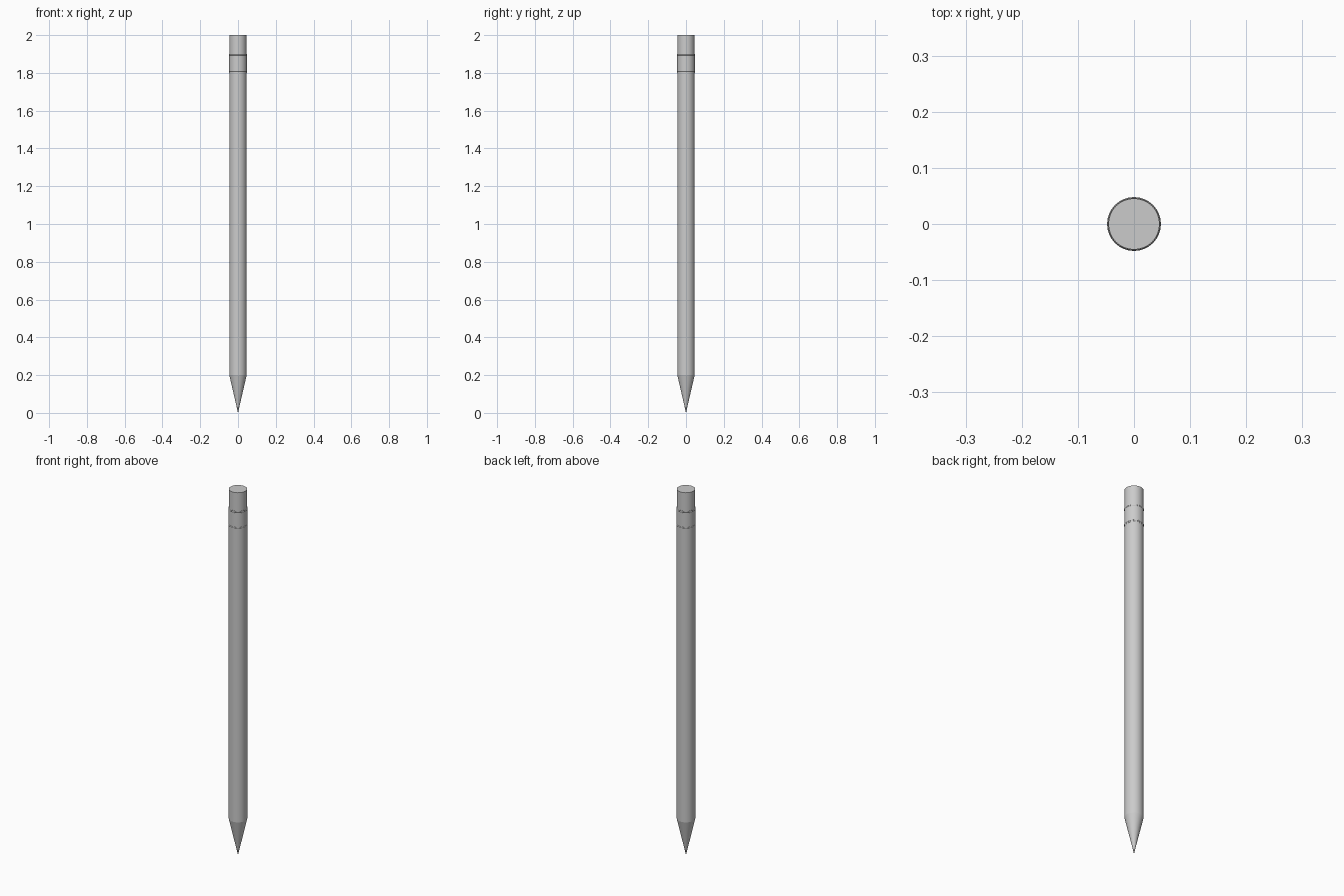
import bpy, math

if "Cube" in bpy.data.objects:
    bpy.data.objects.remove(bpy.data.objects["Cube"])

SIDES = 32

def lathe_part(name, z0, z1, r0, r1):
    # Capped cylinder or cone between two heights
    bpy.ops.mesh.primitive_cone_add(vertices=SIDES, radius1=r0, radius2=r1,
                                    depth=z1 - z0, location=(0, 0, (z0 + z1) / 2))
    ob = bpy.context.object
    ob.name = name
    bpy.ops.object.shade_smooth_by_angle(angle=math.radians(30))
    return ob

# Sharpened end
lathe_part("lead_tip", 0.0, 0.04, 0.0, 0.009)
lathe_part("wood_cone", 0.04, 0.2, 0.009, 0.046)

# Shaft, metal sleeve and eraser
lathe_part("shaft", 0.2, 1.8, 0.046, 0.046)
lathe_part("metal_sleeve", 1.8, 1.9, 0.0465, 0.0465)
lathe_part("eraser", 1.9, 2.0, 0.0455, 0.0455)

# Raised rings around the sleeve
for name, z in (("lower_ring", 1.808), ("upper_ring", 1.893)):
    bpy.ops.mesh.primitive_torus_add(major_segments=SIDES, minor_segments=10,
                                     major_radius=0.0435, minor_radius=0.0045,
                                     location=(0, 0, z))
    bpy.context.object.name = name
    bpy.ops.object.shade_smooth_by_angle(angle=math.radians(40))
